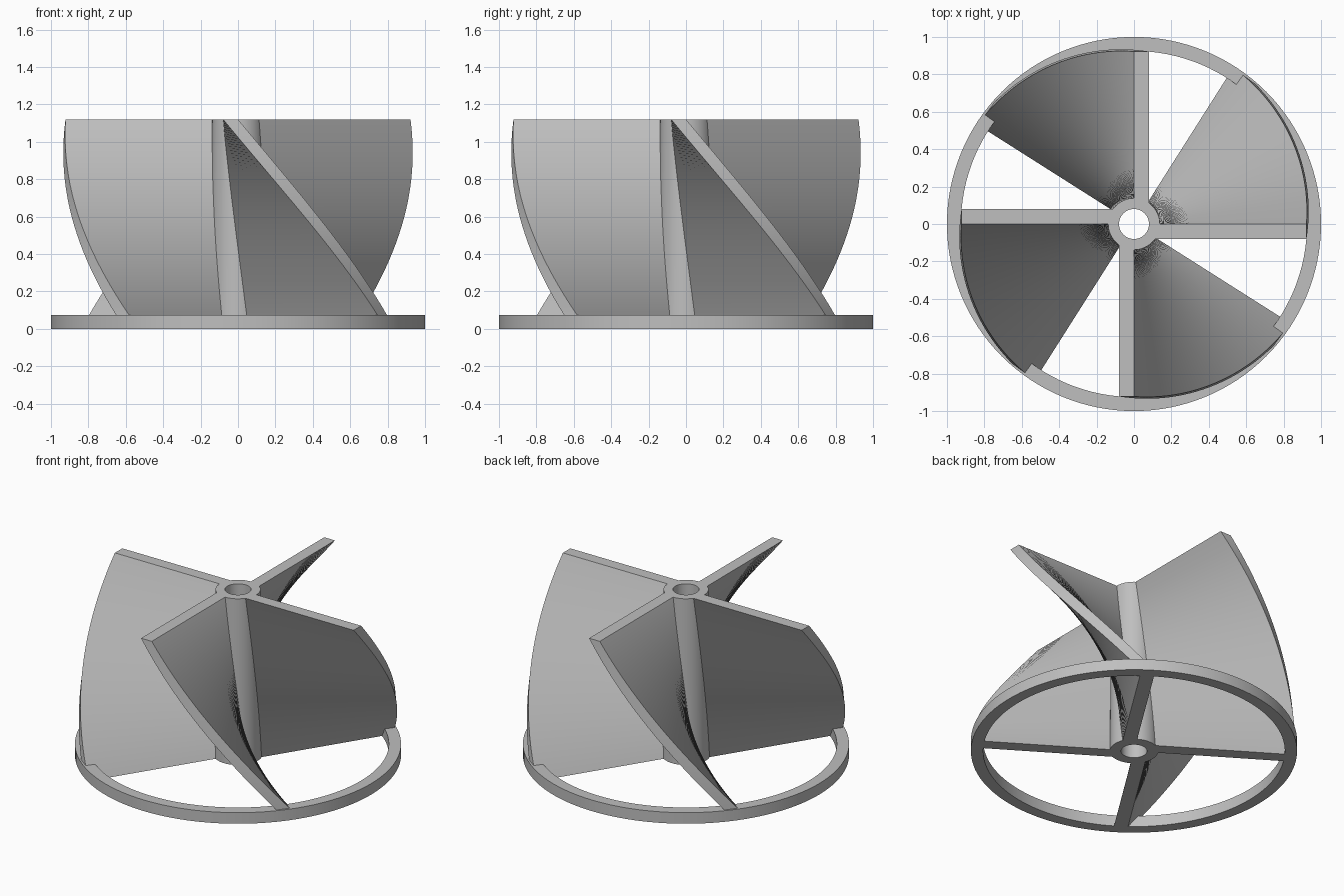
import bpy
import bmesh
import math
from mathutils import Matrix, Vector

if "Cube" in bpy.data.objects:
    bpy.data.objects.remove(bpy.data.objects["Cube"])

HEIGHT = 1.12
TWIST = math.radians(57.6)   # turn of the foot relative to the top
FOOT_SCALE = 1.075           # foot is slightly larger than the top
SLICES = 120

grey = bpy.data.materials.new("light_grey")
grey.diffuse_color = (0.52, 0.52, 0.52, 1)
grey.use_nodes = True
grey.node_tree.nodes["Principled BSDF"].inputs["Base Color"].default_value = grey.diffuse_color


def add_object(name, bm):
    bmesh.ops.recalc_face_normals(bm, faces=bm.faces)
    mesh = bpy.data.meshes.new(name)
    bm.to_mesh(mesh)
    bm.free()
    mesh.materials.append(grey)
    obj = bpy.data.objects.new(name, mesh)
    bpy.context.collection.objects.link(obj)
    bpy.context.view_layer.objects.active = obj
    obj.select_set(True)
    bpy.ops.object.shade_smooth_by_angle(angle=math.radians(30))
    obj.select_set(False)
    return obj


def bridge(bm, a, b):
    n = len(a)
    for i in range(n):
        j = (i + 1) % n
        bm.faces.new((a[i], a[j], b[j], b[i]))


def tube(name, profile, segments):
    """Revolve a closed (radius, height) profile around the z axis."""
    bm = bmesh.new()
    loops = []
    for k in range(segments):
        a = 2 * math.pi * k / segments
        loops.append([bm.verts.new((r * math.cos(a), r * math.sin(a), z))
                      for r, z in profile])
    for k in range(segments):
        bridge(bm, loops[k], loops[(k + 1) % segments])
    return add_object(name, bm)


def blade(name, start):
    """Sweep a rectangle upwards with twist and taper."""
    section = [Vector(p) for p in ((0.1, -0.08, 0), (0.922, -0.08, 0),
                                   (0.922, 0, 0), (0.1, 0, 0))]
    bm = bmesh.new()
    loops = []
    for i in range(SLICES + 1):
        t = i / SLICES
        scale = FOOT_SCALE + (1 - FOOT_SCALE) * t
        turn = Matrix.Rotation(start + TWIST * (1 - t), 3, 'Z')
        loops.append([bm.verts.new(turn @ (p * scale) + Vector((0, 0, HEIGHT * t)))
                      for p in section])
    for a, b in zip(loops, loops[1:]):
        bridge(bm, a, b)
    bm.faces.new(loops[0])
    bm.faces.new(loops[-1])
    return add_object(name, bm)


# Base ring
tube("base_ring", [(0.925, 0), (1, 0), (1, 0.075), (0.925, 0.075)], 128)

# Tapered hub with a straight bore
tube("hub", [(0.08, 0), (0.138 * FOOT_SCALE, 0), (0.138, HEIGHT), (0.08, HEIGHT)], 64)

# Four twisted blades
for k in range(4):
    blade(f"blade_{k + 1}", k * math.pi / 2)
